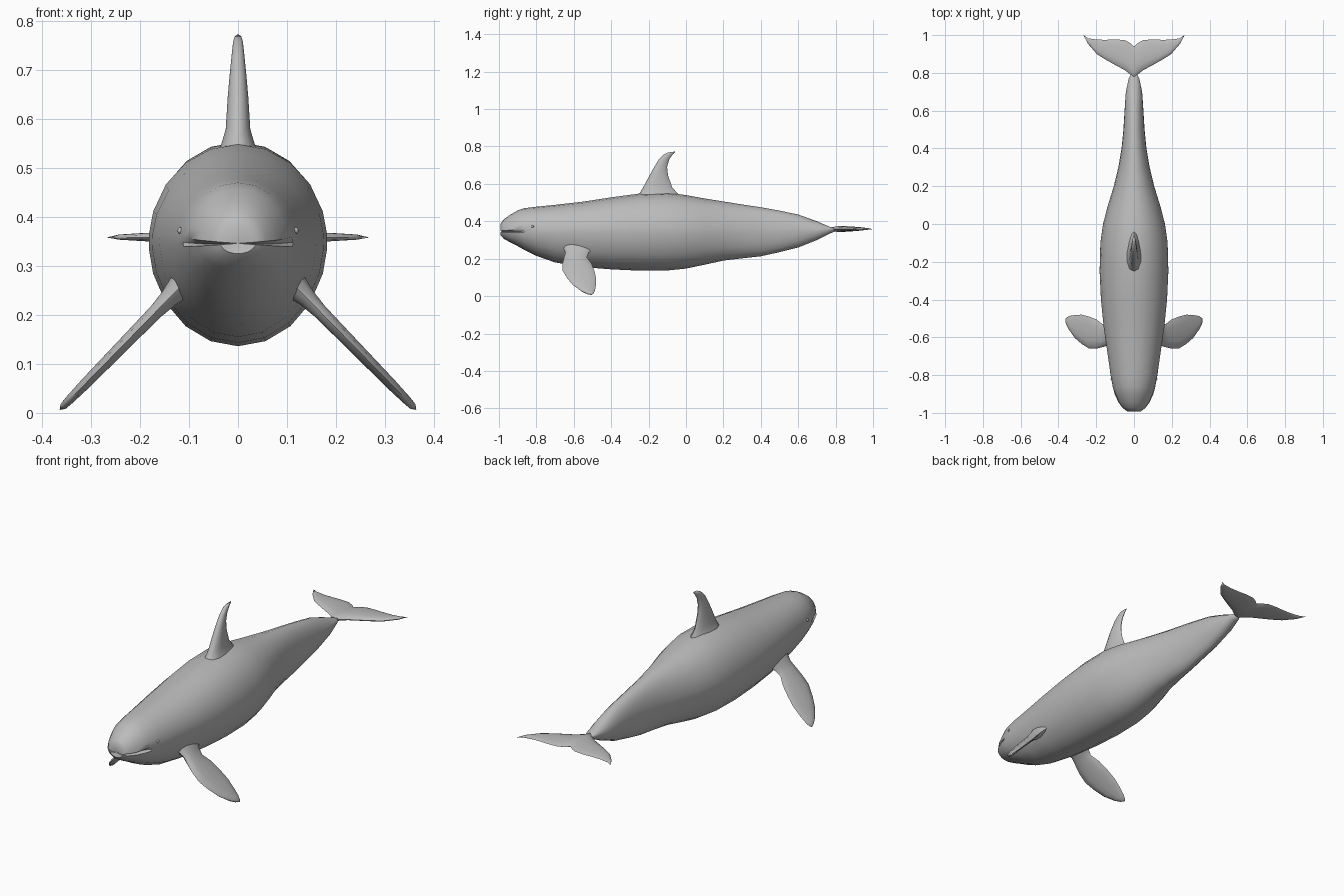
import bpy
import bmesh
from math import cos, sin, pi, radians
from mathutils import Vector

default_cube = bpy.data.objects.get("Cube")
if default_cube:
    bpy.data.objects.remove(default_cube, do_unlink=True)

# One plain skin colour
skin = bpy.data.materials.new("grey skin")
skin.use_nodes = True
skin.diffuse_color = (.5, .5, .5, 1)
skin.node_tree.nodes["Principled BSDF"].inputs["Base Color"].default_value = skin.diffuse_color


def finish(bm, name, crease_angle=60):
    """Turn a bmesh into a smooth shaded, skin coloured object."""
    bmesh.ops.recalc_face_normals(bm, faces=bm.faces)
    mesh = bpy.data.meshes.new(name)
    bm.to_mesh(mesh)
    bm.free()
    mesh.materials.append(skin)
    obj = bpy.data.objects.new(name, mesh)
    bpy.context.collection.objects.link(obj)
    bpy.ops.object.select_all(action='DESELECT')
    bpy.context.view_layer.objects.active = obj
    obj.select_set(True)
    bpy.ops.object.shade_smooth_by_angle(angle=radians(crease_angle))
    return obj


def loft(name, rings, start=None, end=None, crease_angle=60):
    """Skin a list of closed rings; close each end with a point or a flat cap."""
    bm = bmesh.new()
    loops = [[bm.verts.new(p) for p in ring] for ring in rings]
    count = len(loops[0])
    for a, b in zip(loops, loops[1:]):
        for i in range(count):
            j = (i + 1) % count
            bm.faces.new((a[i], a[j], b[j], b[i]))
    for loop, tip in ((loops[0], start), (loops[-1], end)):
        if tip is None:
            bm.faces.new(loop)
        else:
            point = bm.verts.new(tip)
            for i in range(count):
                bm.faces.new((loop[i], loop[(i + 1) % count], point))
    return finish(bm, name, crease_angle)


def blade_ring(lead, trail, normal, half_thick, sides=12):
    """Foil section between a leading and a trailing point."""
    lead, trail, normal = Vector(lead), Vector(trail), Vector(normal).normalized()
    middle, chord = (lead + trail) / 2, (lead - trail) / 2
    ring = []
    for i in range(sides):
        a = 2 * pi * i / sides
        swell = half_thick * (1 + .3 * cos(a))
        ring.append(middle + chord * cos(a) + normal * swell * sin(a))
    return ring


# Body: y, bottom, widest height, top, half width
stations = [
    (-.992, .325, .345, .385, .035), (-.975, .307, .345, .41, .058),
    (-.945, .29, .345, .432, .08), (-.9, .267, .346, .458, .1),
    (-.865, .247, .348, .47, .112), (-.8, .215, .35, .478, .124),
    (-.7, .18, .35, .488, .138), (-.55, .155, .35, .505, .16),
    (-.4, .143, .35, .528, .175), (-.25, .136, .35, .548, .182),
    (-.1, .137, .35, .553, .178), (0, .147, .35, .54, .164),
    (.1, .168, .35, .522, .138), (.2, .19, .35, .506, .107),
    (.3, .202, .35, .49, .083), (.4, .213, .35, .475, .066),
    (.5, .235, .35, .457, .056), (.6, .26, .35, .436, .05),
    (.7, .3, .35, .4, .043), (.77, .335, .358, .37, .028),
]
MOUTH_CORNER = -.88
# Rows run round the body, with a narrow triple row for the lips
side_angles = [-72, -54, -36, -18, -5, 0, 5, 18, 36, 54, 72]
angles = side_angles + [90] + [180 - a for a in reversed(side_angles)] + [270]


def body_ring(y, bottom, mid, top, width):
    ring = []
    for degrees in angles:
        a = radians(degrees)
        height = top - mid if sin(a) > 0 else mid - bottom
        x, z, back = width * cos(a), mid + height * sin(a), 0
        if y < MOUTH_CORNER:
            if degrees in (0, 180):
                x *= .87
                back = .012
            elif degrees in (-5, 185):
                x *= 1.03
        ring.append((x, y + back, z))
    return ring


loft("body", [body_ring(*s) for s in stations],
     start=(0, -.985, .346), end=(0, .83, .359), crease_angle=50)

# Dorsal fin: height, front, back, half thickness
dorsal = [
    (.52, -.27, -.02, .045), (.555, -.245, -.05, .032), (.58, -.23, -.073, .025),
    (.645, -.195, -.096, .021), (.69, -.17, -.101, .017),
    (.73, -.146, -.09, .013), (.757, -.118, -.072, .01), (.768, -.095, -.06, .007),
]
loft("dorsal_fin",
     [blade_ring((0, f, z), (0, b, z), (1, 0, 0), t) for z, f, b, t in dorsal],
     end=(0, -.058, .773))

# Pectoral fins: distance along the fin, front, back, half thickness
pectoral = [
    (-.12, -.66, -.47, .03), (.03, -.645, -.52, .019), (.14, -.652, -.53, .015),
    (.28, -.66, -.505, .014), (.45, -.659, -.49, .013), (.62, -.635, -.48, .012),
    (.78, -.603, -.482, .011), (.91, -.56, -.487, .009), (.97, -.53, -.495, .007),
]
root, tip = Vector((.135, 0, .24)), Vector((.364, 0, .006))


def pectoral_fin(name, side):
    rings = []
    for along, front, back, thick in pectoral:
        p = root.lerp(tip, along)
        rings.append(blade_ring((side * p.x, front, p.z), (side * p.x, back, p.z),
                                (side, 0, 1), thick))
    loft(name, rings, end=(side * tip.x, -.505, tip.z))


pectoral_fin("left_pectoral_fin", 1)
pectoral_fin("right_pectoral_fin", -1)

# Tail flukes: half span, front, back, half thickness
fluke = [
    (0, .765, .94, .015), (.02, .792, .958, .014), (.05, .815, .974, .012),
    (.1, .842, .977, .011), (.15, .87, .975, .01), (.195, .898, .976, .008),
    (.243, .953, .983, .005),
]
spans = [(-x, f, b, t) for x, f, b, t in reversed(fluke[1:])] + fluke
loft("tail_flukes",
     [blade_ring((x, f, .358), (x, b, .36), (0, 0, 1), t) for x, f, b, t in spans],
     start=(-.268, 1, .358), end=(.268, 1, .358))

# Small eyes just behind the mouth corners
for name, side in (("left_eye", 1), ("right_eye", -1)):
    bm = bmesh.new()
    bmesh.ops.create_uvsphere(bm, u_segments=10, v_segments=6, radius=.007)
    bmesh.ops.translate(bm, verts=bm.verts, vec=(side * .117, -.82, .372))
    finish(bm, name)
